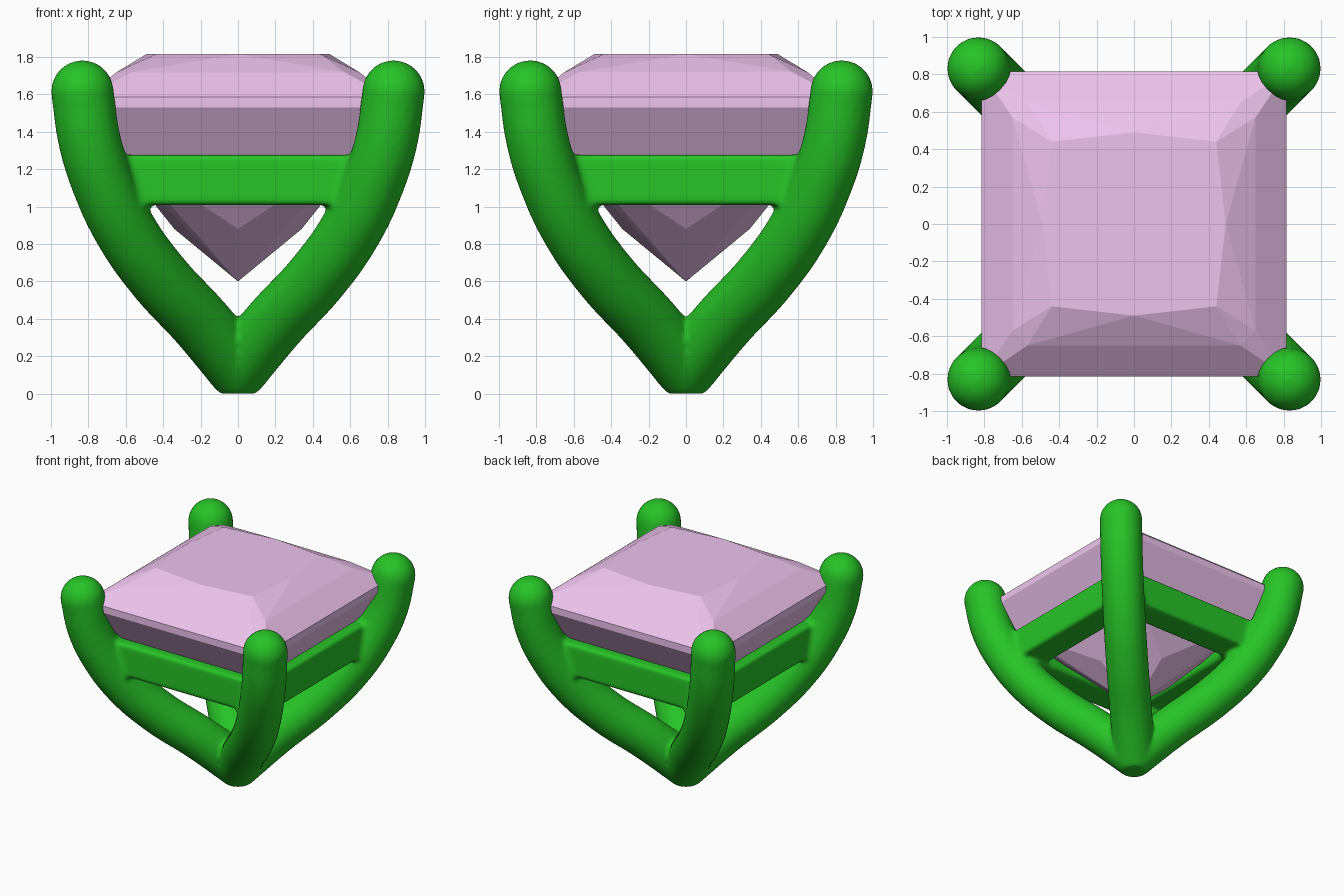
import bpy, bmesh
from mathutils import Vector

if "Cube" in bpy.data.objects:
    bpy.data.objects.remove(bpy.data.objects["Cube"])

R = 0.168  # prong radius


def material(name, color):
    m = bpy.data.materials.new(name)
    m.diffuse_color = color
    m.use_nodes = True
    m.node_tree.nodes["Principled BSDF"].inputs["Base Color"].default_value = m.diffuse_color
    return m


def prong(sx, sy):
    # smooth curved tube from the base centre out to one corner, with ball ends
    path = [(0, .14), (.2, .38), (.43, .63), (.60, .87),
            (.72, 1.12), (.795, 1.36), (.832, 1.615)]
    cu = bpy.data.curves.new("prong", 'CURVE')
    cu.dimensions = '3D'
    cu.bevel_depth = R
    cu.bevel_resolution = 8
    cu.use_fill_caps = True
    sp = cu.splines.new('BEZIER')
    sp.bezier_points.add(len(path) - 1)
    for p, (d, z) in zip(sp.bezier_points, path):
        p.co = (sx * d, sy * d, z)
        p.handle_left_type = p.handle_right_type = 'AUTO'
    ob = bpy.data.objects.new("prong", cu)
    bpy.context.collection.objects.link(ob)
    bpy.ops.object.select_all(action='DESELECT')
    ob.select_set(True)
    bpy.context.view_layer.objects.active = ob
    bpy.ops.object.convert(target='MESH')
    parts.append(bpy.context.view_layer.objects.active)
    for d, z in (path[0], path[-1]):
        bpy.ops.mesh.primitive_uv_sphere_add(segments=32, ring_count=16, radius=R,
                                             location=(sx * d, sy * d, z))
        parts.append(bpy.context.object)


def bar(x, y, sx, sy):
    # rounded rail between two neighbouring prongs
    bpy.ops.mesh.primitive_cube_add(size=1, location=(x, y, 1.143))
    ob = bpy.context.object
    ob.scale = (sx, sy, .268)
    bpy.ops.object.transform_apply(location=False, rotation=False, scale=True)
    parts.append(ob)


# Setting: prongs and rails fused into one smooth body
parts = []
for sx in (-1, 1):
    for sy in (-1, 1):
        prong(sx, sy)
for s in (-1, 1):
    bar(0, s * .615, 1.4, .25)
    bar(s * .615, 0, .25, 1.4)
bpy.ops.object.select_all(action='DESELECT')
for ob in parts:
    ob.select_set(True)
bpy.context.view_layer.objects.active = parts[0]
bpy.ops.object.join()
setting = bpy.context.object
setting.name = "prong_setting"
bpy.ops.object.transform_apply(location=True, rotation=True, scale=True)
rm = setting.modifiers.new("fuse", 'REMESH')
rm.mode = 'VOXEL'
rm.voxel_size = .018
bpy.ops.object.modifier_apply(modifier=rm.name)
for v in setting.data.vertices:  # flat foot
    v.co.z = max(v.co.z, 0)
sm = setting.modifiers.new("soften", 'SMOOTH')
sm.factor = .5
sm.iterations = 8
bpy.ops.object.modifier_apply(modifier=sm.name)
bpy.ops.object.shade_smooth()
setting.data.materials.clear()
setting.data.materials.append(material("green_metal", (.02, .55, .02, 1)))

# Gem: convex square cut, one eighth of its corners mirrored all round
corner_points = [(0, 0, .6),
                 (0, .34, .88), (.6, .66, 1.28),           # pavilion
                 (.815, .815, 1.53), (.815, .815, 1.585),  # girdle
                 (.57, .65, 1.718),                        # crown
                 (.44, .44, 1.815), (0, .49, 1.815)]       # table
points = set()
for x, y, z in corner_points:
    for a, b in ((x, y), (y, x)):
        for sx in (-1, 1):
            for sy in (-1, 1):
                points.add((sx * a + 0.0, sy * b + 0.0, z))
bm = bmesh.new()
for p in sorted(points):
    bm.verts.new(Vector(p))
bmesh.ops.convex_hull(bm, input=bm.verts)
bmesh.ops.dissolve_limit(bm, angle_limit=.01, verts=bm.verts, edges=bm.edges)
bmesh.ops.recalc_face_normals(bm, faces=bm.faces)
me = bpy.data.meshes.new("gem")
bm.to_mesh(me)
bm.free()
gem = bpy.data.objects.new("gem", me)
bpy.context.collection.objects.link(gem)
me.materials.append(material("pink_stone", (.85, .55, .85, 1)))
